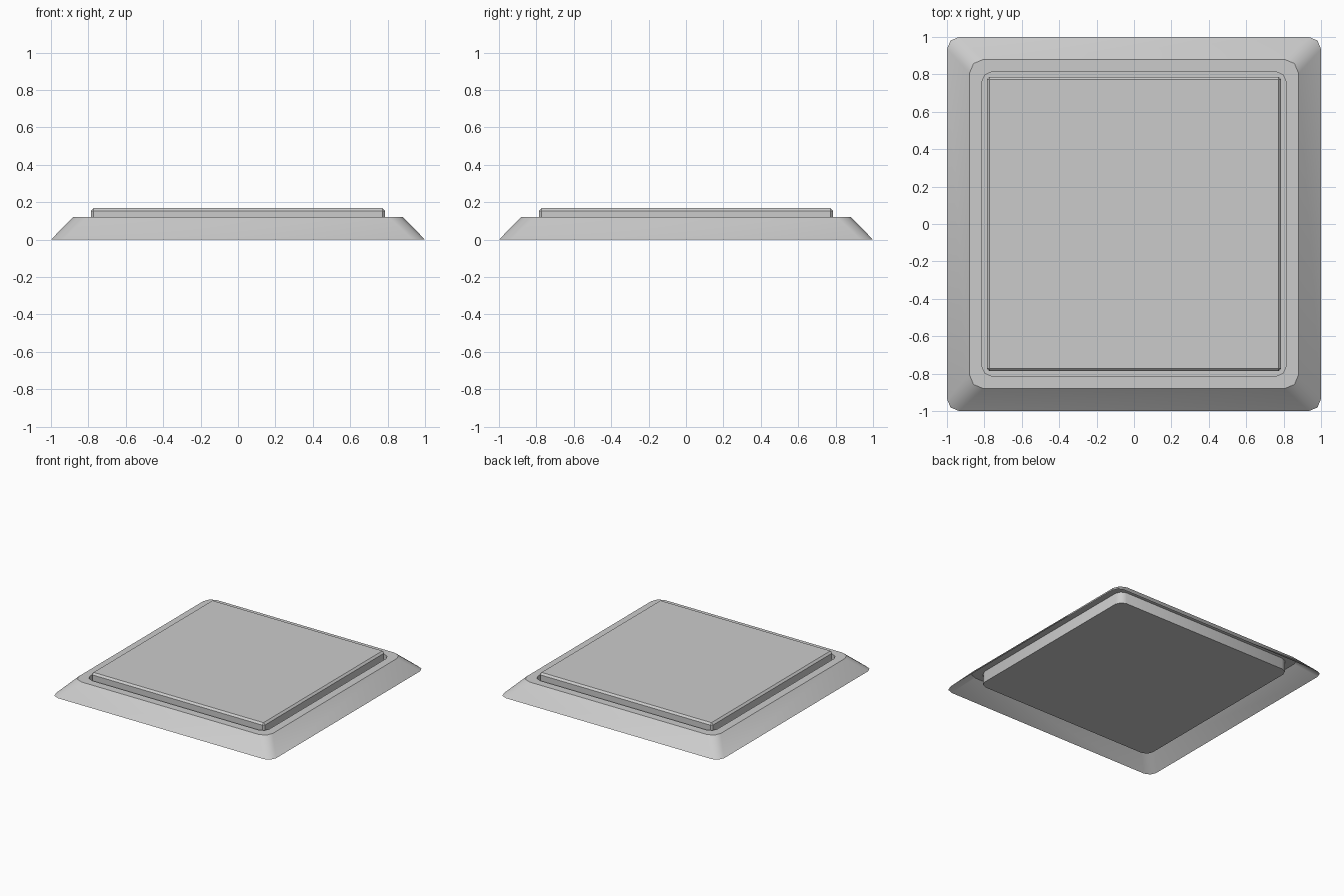
import bpy, bmesh, math

if "Cube" in bpy.data.objects:
    bpy.data.objects.remove(bpy.data.objects["Cube"])


def corner_ring(bm, half, radius, z, segs):
    """Square outline with rounded corners."""
    verts = []
    c = half - radius
    for k, (sx, sy) in enumerate(((1, 1), (-1, 1), (-1, -1), (1, -1))):
        for i in range(segs + 1):
            a = math.pi / 2 * (k + i / segs)
            verts.append(bm.verts.new((sx * c + radius * math.cos(a),
                                       sy * c + radius * math.sin(a), z)))
    return verts


def finish(name, bm):
    mesh = bpy.data.meshes.new(name)
    bm.to_mesh(mesh)
    bm.free()
    obj = bpy.data.objects.new(name, mesh)
    bpy.context.collection.objects.link(obj)
    return obj


def loft(name, profile, segs):
    """Skin (half, radius, z) outlines in order and cap the last one."""
    bm = bmesh.new()
    rings = [corner_ring(bm, h, r, z, segs) for h, r, z in profile]
    n = len(rings[0])
    for lo, hi in zip(rings, rings[1:]):
        for i in range(n):
            j = (i + 1) % n
            bm.faces.new((lo[i], lo[j], hi[j], hi[i]))
    bm.faces.new(rings[-1])
    for f in bm.faces:
        f.smooth = True
    # Creases follow the outlines; corners stay smooth
    for ring in rings:
        for i in range(n):
            bm.edges.get((ring[i], ring[(i + 1) % n])).smooth = False
    return finish(name, bm)


def chamfered_slab(name, half, z0, z1, width):
    """Flat square block with every edge chamfered."""
    bm = bmesh.new()
    bmesh.ops.create_cube(bm, size=1)
    for v in bm.verts:
        v.co = (v.co.x * 2 * half, v.co.y * 2 * half,
                z0 + (v.co.z + 0.5) * (z1 - z0))
    bmesh.ops.bevel(bm, geom=bm.edges[:], offset=width, segments=1,
                    profile=0.5, affect='EDGES')
    return finish(name, bm)


# Sloped frame shell, open underneath, with a recessed tray in the middle
loft("frame", [(1.0, 0.065, 0.0), (0.88, 0.075, 0.122),
               (0.815, 0.06, 0.122), (0.815, 0.06, 0.03)], 2)

# Raised square plate with chamfered edges, floating just above the tray
chamfered_slab("pressure_plate", 0.787, 0.075, 0.169, 0.015)
